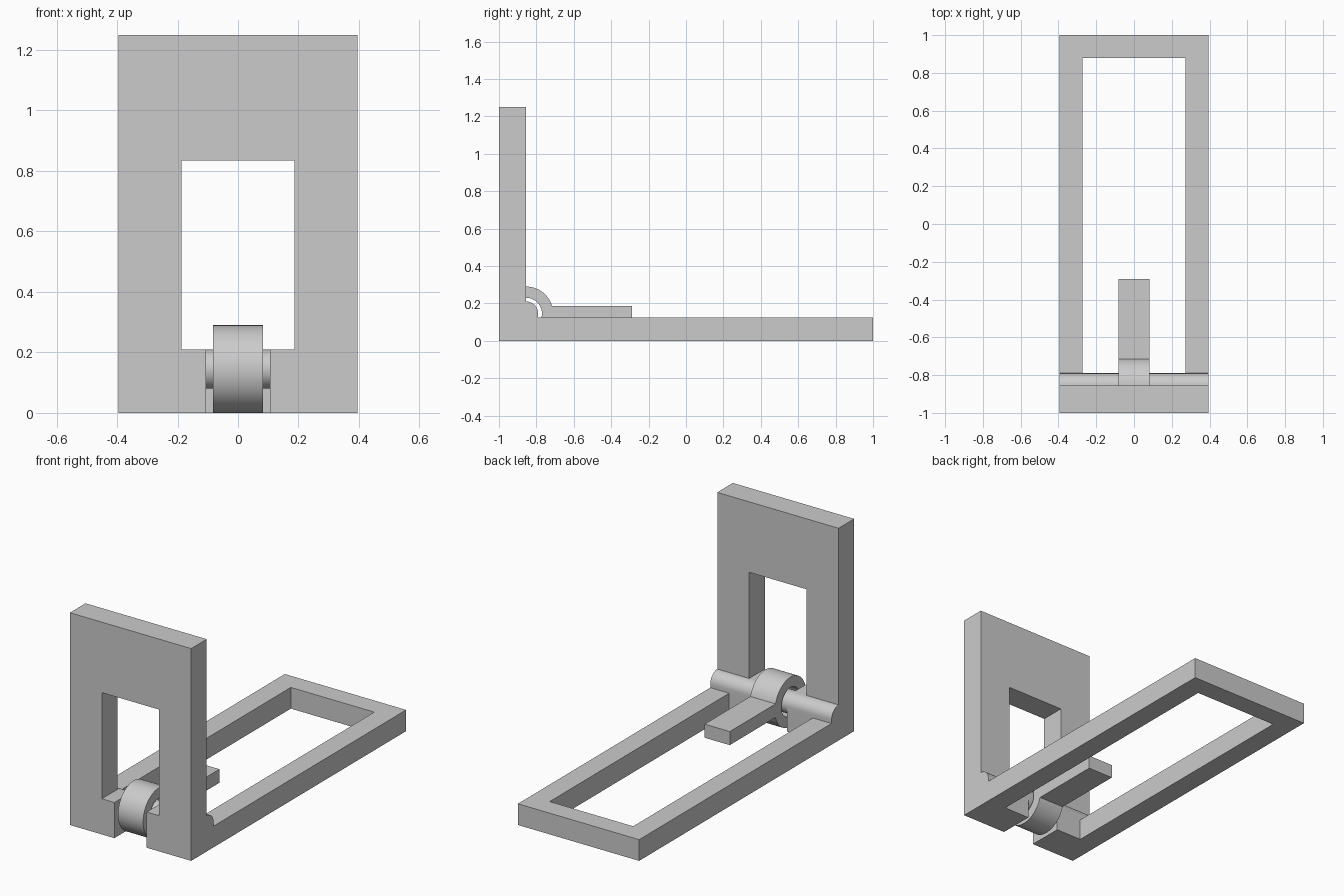
import bpy
import math
from mathutils import Vector

if "Cube" in bpy.data.objects:
    bpy.data.objects.remove(bpy.data.objects["Cube"], do_unlink=True)

GREY = (0.6, 0.6, 0.6, 1.0)
grey = bpy.data.materials.new("plain grey")
grey.use_nodes = True
grey.diffuse_color = GREY
grey.node_tree.nodes["Principled BSDF"].inputs["Base Color"].default_value = GREY

HALF_W = 0.395            # half width of the bracket
PIN_Y, PIN_Z = -0.855, 0.145
PIN_R = 0.065
RING_R, HOLE_R = 0.145, 0.085
SLOT = 0.105              # half width of the hinge slot
ARM = 0.082               # half width of the ring and arm


def arc(radius, start, end, steps):
    """Points on an arc around the pin axis, as (y, z)."""
    angles = [math.radians(start + (end - start) * i / steps) for i in range(steps + 1)]
    return [(PIN_Y + radius * math.cos(a), PIN_Z + radius * math.sin(a)) for a in angles]


def extrude_x(name, profile, half):
    """Solid made from a y-z outline, running from -half to half in x."""
    n = len(profile)
    verts = [(x, y, z) for x in (-half, half) for y, z in profile]
    faces = [tuple(reversed(range(n))), tuple(range(n, 2 * n))]
    faces += [(i, (i + 1) % n, (i + 1) % n + n, i + n) for i in range(n)]
    mesh = bpy.data.meshes.new(name)
    mesh.from_pydata(verts, [], faces)
    mesh.materials.append(grey)
    obj = bpy.data.objects.new(name, mesh)
    bpy.context.collection.objects.link(obj)
    return obj


def box(name, half, y0, y1, z0, z1):
    return extrude_x(name, [(y0, z0), (y1, z0), (y1, z1), (y0, z1)], half)


def activate(obj):
    bpy.ops.object.select_all(action="DESELECT")
    obj.select_set(True)
    bpy.context.view_layer.objects.active = obj


def combine(obj, other, operation):
    activate(obj)
    mod = obj.modifiers.new("join", "BOOLEAN")
    mod.operation = operation
    mod.solver = "EXACT"
    mod.object = other
    bpy.ops.object.modifier_apply(modifier=mod.name)
    bpy.data.objects.remove(other, do_unlink=True)


def smooth(obj):
    activate(obj)
    bpy.ops.object.shade_smooth_by_angle(angle=math.radians(30))


# L-shaped bracket with a rounded knuckle in the corner
side = [(-1, 0), (1, 0), (1, 0.125), (PIN_Y + PIN_R, 0.125)]
side += arc(PIN_R, 0, 90, 12) + [(PIN_Y, 1.25), (-1, 1.25)]
bracket = extrude_x("bracket", side, HALF_W)

# Openings: upright window, hinge slot and floor frame
combine(bracket, box("window_cutter", 0.187, -1.1, -0.7, 0.21, 0.835), "DIFFERENCE")
combine(bracket, box("slot_cutter", SLOT, -1.1, -0.7, -0.1, 0.3), "DIFFERENCE")
combine(bracket, box("floor_cutter", 0.272, PIN_Y + PIN_R, 0.88, -0.1, 0.3), "DIFFERENCE")
smooth(bracket)

# Hinge pin across the slot
pin = extrude_x("hinge_pin", arc(PIN_R, 0, 360, 48)[:-1], SLOT)
smooth(pin)

# Lever: ring around the pin with a flat arm
lever = extrude_x("lever", arc(RING_R, 0, 360, 64)[:-1], ARM)
combine(lever, box("arm_part", ARM, -0.8, -0.29, 0.105, 0.185), "UNION")
combine(lever, extrude_x("hole_cutter", arc(HOLE_R, 0, 360, 48)[:-1], 0.2), "DIFFERENCE")
smooth(lever)
